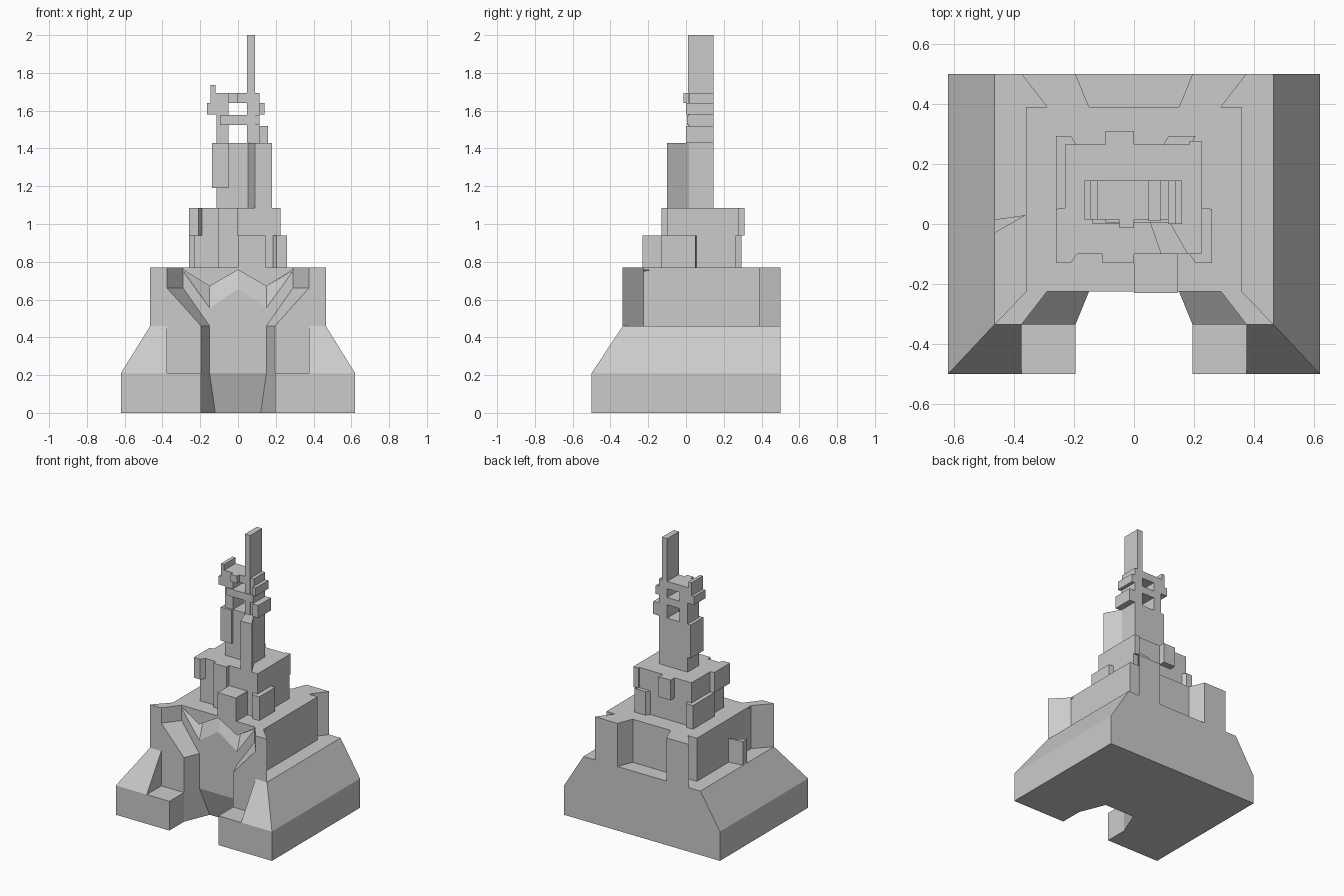
import bpy, bmesh

if "Cube" in bpy.data.objects:
    bpy.data.objects.remove(bpy.data.objects["Cube"])


def loft(name, a, b):
    """Solid between two matching 3D loops."""
    bm = bmesh.new()
    va = [bm.verts.new(p) for p in a]
    vb = [bm.verts.new(p) for p in b]
    n = len(va)
    bm.faces.new(va)
    bm.faces.new(vb[::-1])
    for i in range(n):
        j = (i + 1) % n
        bm.faces.new((va[i], vb[i], vb[j], va[j]))
    bmesh.ops.remove_doubles(bm, verts=bm.verts, dist=1e-5)
    bmesh.ops.recalc_face_normals(bm, faces=bm.faces)
    me = bpy.data.meshes.new(name)
    bm.to_mesh(me)
    bm.free()
    ob = bpy.data.objects.new(name, me)
    bpy.context.collection.objects.link(ob)
    return ob


def at_z(pts, z):
    return [(x, y, z) for x, y in pts]


def at_y(pts, y):
    return [(x, y, z) for x, z in pts]


def sym(pts):
    """Complete a right-half outline with its mirror image."""
    return pts + [(-x, y) for x, y in reversed(pts)]


def prism(name, pts, z0, z1):
    return loft(name, at_z(pts, z0), at_z(pts, z1))


def box(name, x0, x1, y0, y1, z0, z1):
    return prism(name, [(x0, y0), (x1, y0), (x1, y1), (x0, y1)], z0, z1)


def flip(pts, s):
    return [(s * x, y) for x, y in pts]


# Base with entrance notch; notch back leans inward at the ground
foot = [(.62, .5), (.62, -.5), (.195, -.5), (.195, -.335)]
loft("base_plinth", at_z(sym(foot + [(.12, -.15)]), 0),
     at_z(sym(foot + [(.15, -.225)]), .21))

# Sloped shoulders with flat steps beside the entrance
notch = [(.375, -.335), (.195, -.335), (.15, -.225)]
loft("base_slope",
     at_z(sym([(.62, .5), (.62, -.5), (.375, -.5)] + notch), .21),
     at_z(sym([(.465, .5), (.465, -.335), (.375, -.335)] + notch), .46))

# Upper block core
box("block_core", -.36, .36, -.185, .39, .46, .77)

# Facade with zigzag recess above the entrance
low = [(.36, .75), (.29, .75), (.15, .555), (0.0, .656)]
high = [(.36, .757), (.29, .757), (.15, .67), (0.0, .757)]


def facade(z, zig):
    left = [(-x, h) for x, h in reversed(zig[:-1])]
    return [(-.36, z), (.36, z)] + zig + left


loft("facade_lower", at_y(facade(.46, low), -.225), at_y(facade(.46, high), -.185))
loft("facade_upper", at_y(facade(.77, high), -.225), at_y(facade(.77, high), -.185))

# Front and back buttresses
for s, side in ((-1, "left"), (1, "right")):
    outer = [(.195, .46), (.465, .46), (.465, .77), (.375, .77), (.375, .66)]
    inner = [(.15, .46), (.36, .46), (.36, .77), (.29, .77), (.29, .66)]
    loft("front_buttress_" + side, at_y(flip(outer, s), -.335),
         at_y(flip(inner, s), -.225))
    prism("back_buttress_" + side,
          flip([(.195, .5), (.375, .5), (.29, .39), (.15, .39)], s), .46, .77)

# Small wedge on the left wall
prism("left_wedge", [(-.465, .015), (-.36, .03), (-.465, -.03)], .46, .63)

# Second tier and its attached panels
box("tier", -.23, .225, -.1, .265, .77, 1.085)
box("tier_front_panel", -.105, 0, -.13, -.1, .77, 1.085)
box("tier_front_box", 0, .145, -.23, -.1, .77, .94)
box("tier_back_panel", -.095, 0, .26, .31, .94, 1.085)
box("tier_back_corner", .185, .225, .26, .277, .94, 1.085)
prism("tier_back_box", [(.095, .26), (.115, .293), (.205, .293), (.185, .26)], .77, .94)
prism("tier_right_box", [(.185, -.1), (.205, -.13), (.26, -.13), (.26, .05),
                         (.22, .055), (.22, -.1)], .77, .94)
prism("tier_left_upper", [(-.19, -.1), (-.21, -.13), (-.26, -.13), (-.26, .05),
                          (-.225, .055), (-.225, -.1)], .94, 1.085)
prism("tier_left_lower", [(-.26, .05), (-.225, .055), (-.225, .26), (-.19, .26),
                          (-.21, .293), (-.26, .293)], .77, .94)

# Spire shaft, skewed fin and side panel
box("spire_shaft", -.115, .115, .015, .145, 1.085, 1.43)
prism("spire_fin", [(.05, .015), (.09, -.1), (.18, -.1), (.115, .015)], 1.085, 1.43)
box("spire_panel", -.138, -.05, 0, .145, 1.19, 1.43)

# Open frame with two windows
for x0, side in ((-.115, "left"), (.05, "right")):
    box("frame_post_" + side, x0, x0 + .065, .015, .145, 1.43, 1.64)
box("frame_cross_bar", -.095, .115, .005, .145, 1.525, 1.578)
box("frame_top_plate", -.145, .115, .015, .145, 1.64, 1.693)
box("frame_top_front", -.05, 0, -.012, .015, 1.64, 1.693)
box("frame_left_ear", -.165, -.115, .015, .145, 1.58, 1.64)
box("frame_left_tip", -.145, -.12, .015, .145, 1.693, 1.735)
box("frame_right_ear", .115, .14, 0, .145, 1.58, 1.64)
box("frame_right_box", .115, .16, 0, .145, 1.43, 1.52)

# Mast
box("mast", .048, .09, .01, .145, 1.085, 2)
